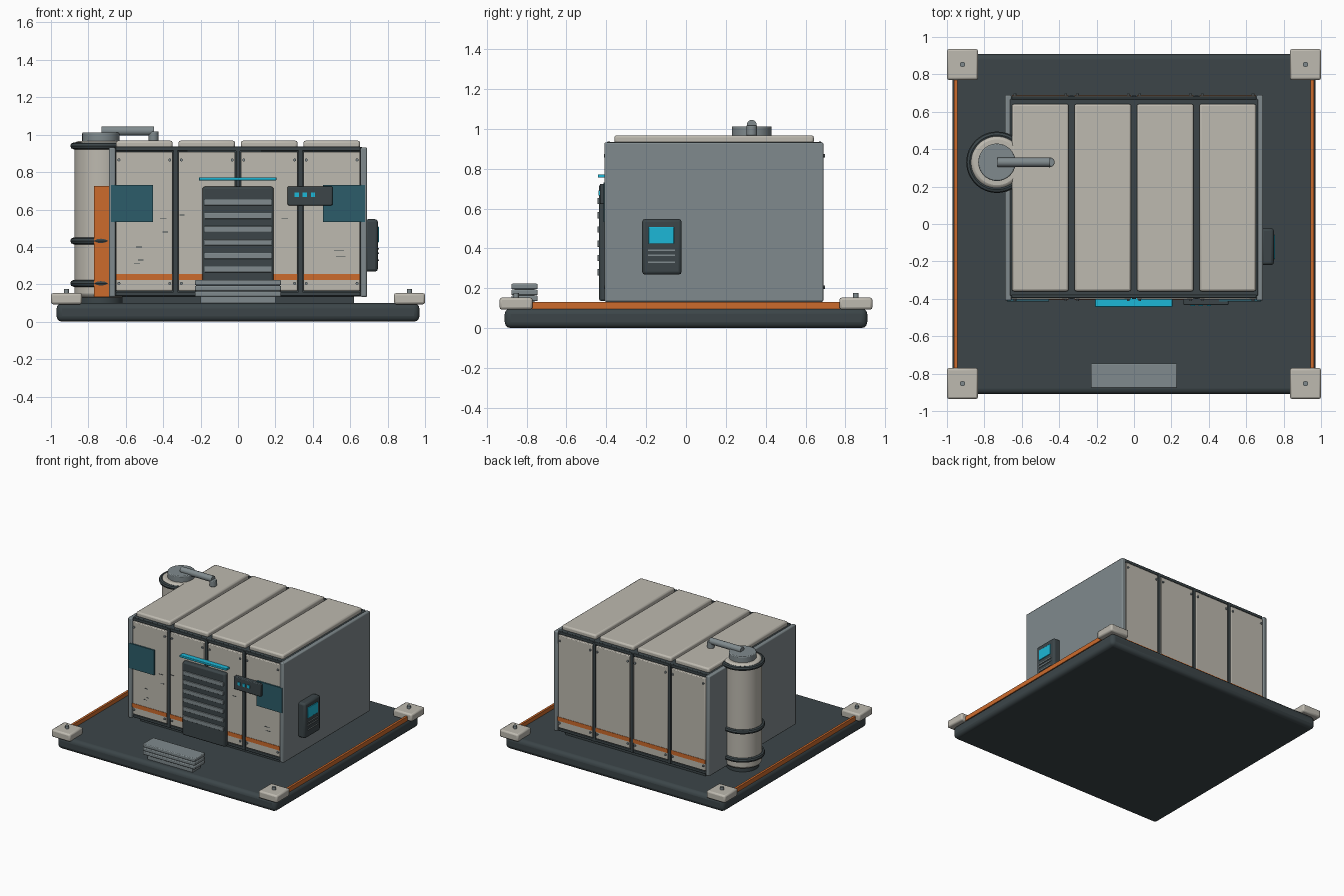
import bpy, bmesh, math, random
from mathutils import Vector

if "Cube" in bpy.data.objects:
    bpy.data.objects.remove(bpy.data.objects["Cube"])

random.seed(4)


def mat(name, hexcol):
    m = bpy.data.materials.new(name)
    lin = [(int(hexcol[i:i + 2], 16) / 255) ** 2.2 for i in (0, 2, 4)]
    m.diffuse_color = (*lin, 1)
    m.use_nodes = True
    m.node_tree.nodes["Principled BSDF"].inputs["Base Color"].default_value = m.diffuse_color
    return m


DARK = mat("dark_metal", "3e474a")
CREAM = mat("cream_panel", "bcb8ae")
GREY = mat("blue_grey", "7f898c")
ORANGE = mat("orange_trim", "cb6a30")
TEAL = mat("teal_patch", "305d69")
CYAN = mat("cyan_light", "22b6d6")


def finish(ob, m, bevel=0, seg=2):
    ob.data.materials.append(m)
    if bevel:
        b = ob.modifiers.new("bevel", 'BEVEL')
        b.width, b.segments, b.limit_method = bevel, seg, 'ANGLE'
    bpy.ops.object.select_all(action='DESELECT')
    ob.select_set(True)
    bpy.context.view_layer.objects.active = ob
    if bevel or len(ob.data.polygons) > 6:
        bpy.ops.object.shade_smooth_by_angle(angle=math.radians(35))
    return ob


def box(name, x, y, z, m, bevel=0, seg=2):
    """Box from (min, max) pairs on each axis."""
    me = bpy.data.meshes.new(name)
    bm = bmesh.new()
    bmesh.ops.create_cube(bm, size=1)
    for v in bm.verts:
        v.co = Vector([(a + b) / 2 + c * (b - a) for c, (a, b) in zip(v.co, (x, y, z))])
    bm.to_mesh(me)
    bm.free()
    ob = bpy.data.objects.new(name, me)
    bpy.context.collection.objects.link(ob)
    return finish(ob, m, bevel, seg)


def cyl(name, loc, r, h, m, axis='Z', sides=32, bevel=0):
    rot = {'X': (0, math.pi / 2, 0), 'Y': (math.pi / 2, 0, 0), 'Z': (0, 0, 0)}[axis]
    bpy.ops.mesh.primitive_cylinder_add(radius=r, depth=h, vertices=sides, location=loc, rotation=rot)
    ob = bpy.context.object
    ob.name = name
    return finish(ob, m, bevel)


# Base slab with rounded edges
box("base_slab", (-.97, .97), (-.91, .91), (0, .1), DARK, .03, 3)

# Corner pads with bolts, and side rails
for sx in (-1, 1):
    for sy in (-1, 1):
        cx, cy = sx * .917, sy * .853
        box("corner_pad", (cx - .083, cx + .083), (cy - .083, cy + .083), (.093, .153), CREAM, .012)
        cyl("corner_bolt", (cx, cy, .16), .014, .03, GREY, sides=12)
    a, b = sorted((sx * .945, sx * .963))
    box("side_rail", (a, b), (-.79, .79), (.095, .13), ORANGE)

# Cabin core, plinth and side walls
box("cabin_plinth", (-.62, .62), (-.35, .64), (.09, .14), DARK)
box("cabin_core", (-.665, .665), (-.385, .67), (.135, .935), DARK, .008)
for sx in (-1, 1):
    a, b = sorted((sx * .655, sx * .69))
    box("side_wall", (a, b), (-.41, .69), (.132, .932), GREY, .008)

# Wall and roof panels, four per side, with trim and screws
for i in range(4):
    cx = -.501 + i * .334
    x = (cx - .152, cx + .152)
    box("roof_panel", x, (-.36, .642), (.925, .968), CREAM, .012)
    for name, sy, y0 in (("front", -1, -.385), ("back", 1, .67)):
        y1 = y0 + sy * .018
        box(name + "_panel", x, sorted((y0 - sy * .01, y1)), (.165, .908), CREAM, .006)
        box(name + "_stripe", x, sorted((y1 - sy * .005, y1 + sy * .003)), (.222, .254), ORANGE)
        for dx in (-.136, .136):
            for z in (.205, .865):
                cyl("panel_screw", (cx + dx, y1 + sy * .003, z), .008, .012, GREY, 'Y', 10)
    # Dark seam ribs between panels
    if i < 3:
        sxm = cx + .167
        for y in ((-.402, -.38), (.665, .687)):
            box("seam_rib", (sxm - .011, sxm + .011), y, (.14, .93), DARK)

# Top and bottom edge rails, front and back
for y in ((-.396, -.38), (.665, .681)):
    box("top_edge_rail", (-.655, .655), y, (.912, .936), DARK, .004)
    box("bottom_edge_rail", (-.655, .655), y, (.137, .16), DARK, .004)

# Slatted door, light strip and steps
box("door", (-.19, .19), (-.437, -.38), (.135, .722), DARK, .012)
for i in range(6):
    z = .638 - i * .0715
    box("door_slat", (-.18, .18), (-.445, -.43), (z - .016, z + .016), GREY, .003)
box("door_light", (-.208, .205), (-.443, -.395), (.755, .772), CYAN, .003)
for i in range(3):
    z = .135 + i * .03
    box("step", (-.23, .23), (-.877, -.745), (z, z + .028), GREY, .006)
box("step_support", (-.2, .2), (-.86, -.76), (.09, .2), GREY)

# Indicator box with three lights
box("indicator_box", (.265, .505), (-.433, -.39), (.622, .724), DARK, .006)
for x in (.314, .357, .4):
    box("indicator_light", (x - .011, x + .011), (-.439, -.43), (.666, .69), CYAN)

# Teal patches and wear marks on the front
for sx in (-1, 1):
    a, b = sorted((sx * .455, sx * .68))
    box("teal_patch", (a, b), (-.414, -.4), (.532, .732), TEAL)
for x, z in ((-.53, .4), (-.52, .33), (-.4, .55), (-.39, .48), (-.3, .57),
             (.25, .55), (.54, .38), (.55, .35), (.43, .25), (-.54, .31)):
    w = random.uniform(.012, .028)
    box("wear_mark", (x - w, x + w), (-.4045, -.4), (z - .002, z + .002), DARK)

# Control panel on the right wall
box("control_box", (.68, .748), (-.22, -.022), (.268, .548), DARK, .015)
box("control_screen", (.74, .753), (-.188, -.06), (.424, .508), CYAN, .003)
for z in (.39, .365, .33):
    box("control_line", (.74, .754), (-.19, -.055), (z - .004, z + .004), GREY)

# Tank with clamp rings and orange guard strip
tx, ty = -.733, .33
cyl("tank", (tx, ty, .548), .142, .835, CREAM, sides=48, bevel=.02)
for z in (.205, .432, .94):
    bpy.ops.mesh.primitive_torus_add(location=(tx, ty, z), major_radius=.146, minor_radius=.018,
                                     major_segments=48, minor_segments=8)
    bpy.context.object.name = "tank_ring"
    finish(bpy.context.object, DARK)
cyl("tank_foot", (tx, ty, .115), .12, .06, DARK, sides=48)
box("tank_guard", (-.77, -.69), (.171, .195), (.132, .727), ORANGE)
cyl("tank_cap", (tx, ty, .985), .1, .055, GREY, sides=40, bevel=.006)

# Vent pipe with downward elbow
cyl("vent_pipe", (-.59, ty, 1.02), .025, .28, GREY, 'X', 20)
cyl("vent_outlet", (-.452, ty, .992), .027, .05, GREY, sides=20, bevel=.004)
